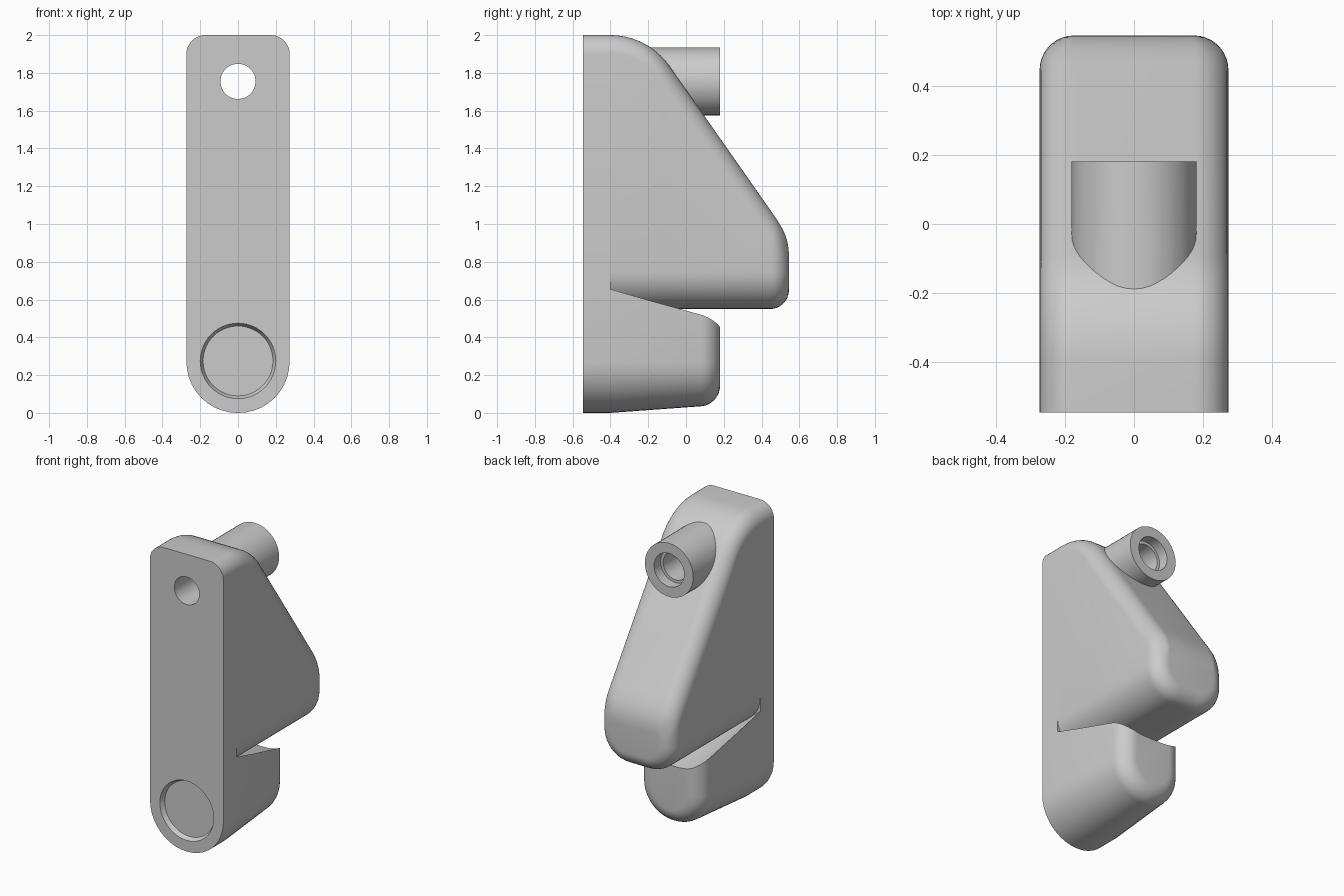
import bpy, bmesh
from math import sin, cos, sqrt, radians, pi
from mathutils import Matrix

if "Cube" in bpy.data.objects:
    bpy.data.objects.remove(bpy.data.objects["Cube"], do_unlink=True)

HALF, FRONT, BACK, FILLET = 0.273, -0.545, 0.545, 0.1
PEG_Z, SOCKET_Z = 1.755, 0.275

grey = bpy.data.materials.new("light grey plastic")
grey.use_nodes = True
grey.diffuse_color = (0.6, 0.6, 0.6, 1)
grey.node_tree.nodes["Principled BSDF"].inputs["Base Color"].default_value = (0.6, 0.6, 0.6, 1)


def finish(bm, name):
    bmesh.ops.recalc_face_normals(bm, faces=bm.faces)
    mesh = bpy.data.meshes.new(name)
    bm.to_mesh(mesh)
    bm.free()
    mesh.materials.append(grey)
    obj = bpy.data.objects.new(name, mesh)
    bpy.context.collection.objects.link(obj)
    return obj


def loft(name, rings):
    """Skin a list of equal-length closed rings and cap both ends."""
    bm = bmesh.new()
    rows = [[bm.verts.new(p) for p in ring] for ring in rings]
    n = len(rows[0])
    for a, b in zip(rows, rows[1:]):
        for i in range(n):
            j = (i + 1) % n
            bm.faces.new((a[i], a[j], b[j], b[i]))
    bm.faces.new(rows[0])
    bm.faces.new(rows[-1])
    return finish(bm, name)


def section(y, w, bottom, top, rb, rx, rz, steps=10):
    """Upright rounded rectangle: circular lower corners, elliptical upper ones."""
    half = []
    for i in range(steps + 1):
        a = pi / 2 * i / steps
        half.append((w - rb + rb * sin(a), bottom + rb - rb * cos(a)))
    for i in range(steps + 1):
        a = pi / 2 * i / steps
        half.append((w - rx + rx * cos(a), top - rz + rz * sin(a)))
    return [(x, y, z) for x, z in half] + [(-x, y, z) for x, z in reversed(half)]


def rod(name, z, y0, y1, r0, r1=None):
    """Round bar or cone lying along y."""
    bm = bmesh.new()
    bmesh.ops.create_cone(bm, cap_ends=True, segments=48, radius1=r0,
                          radius2=r0 if r1 is None else r1, depth=y1 - y0)
    turn = Matrix.Rotation(-pi / 2, 4, "X")
    bmesh.ops.transform(bm, matrix=Matrix.Translation((0, (y0 + y1) / 2, z)) @ turn, verts=bm.verts)
    return finish(bm, name)


def combine(target, tool, operation):
    mod = target.modifiers.new(operation.lower(), "BOOLEAN")
    mod.operation, mod.solver, mod.object = operation, "EXACT", tool
    bpy.context.view_layer.objects.active = target
    bpy.ops.object.modifier_apply(modifier=mod.name)
    bpy.data.objects.remove(tool, do_unlink=True)


def inset(y, end):
    """How far a rounded back edge has pulled in at depth y."""
    s = min(FILLET, max(0, y - (end - FILLET)))
    return FILLET - sqrt(max(0, FILLET ** 2 - s ** 2))


def rounded_end(end):
    return [end - FILLET + FILLET * sin(radians(a)) for a in range(0, 91, 10)]


# Upper housing: flat top, crown arc, sloping back, nose arc
CROWN_R, CROWN_Y, NOSE_R, NOSE_Z, TILT = 0.38, -0.4, 0.3, 0.835, radians(55)
slope_y = CROWN_Y + CROWN_R * sin(TILT)
slope_z = 2 - CROWN_R + CROWN_R * cos(TILT)
nose_y = BACK - NOSE_R * (1 - cos(radians(35)))


def roof(y):
    """Height and steepness of the housing's upper outline."""
    if y <= CROWN_Y:
        return 2, 0
    if y < slope_y:
        d = y - CROWN_Y
        h = sqrt(CROWN_R ** 2 - d ** 2)
        return 2 - CROWN_R + h, d / h
    if y < nose_y:
        k = sin(TILT) / cos(TILT)
        return slope_z - k * (y - slope_y), k
    d = y - (BACK - NOSE_R)
    h = sqrt(max(0, NOSE_R ** 2 - d ** 2))
    return NOSE_Z + h, min(6, d / max(h, 0.01))


rings = []
for y in [FRONT] + [CROWN_Y + CROWN_R * sin(TILT * i / 10) for i in range(11)] + rounded_end(BACK):
    top, steep = roof(y)
    d = inset(y, BACK)
    bottom, rb, rx = 0.55 + d, 0.2 - d, max(0.004, FILLET - d)
    rz = min(rx * sqrt(1 + steep ** 2), top - bottom - rb - 0.01)
    rings.append(section(y, HALF - d, bottom, top, rb, rx, rz))
body = loft("hook_body", rings)

# Lower housing: round-bottomed and slightly tapered towards the back
rings = []
for y in [FRONT, -0.4] + rounded_end(0.18):
    taper = 0.073 * max(0, y + 0.4)
    d = inset(y, 0.18)
    w = HALF - taper - d
    rings.append(section(y, w, taper + d, 0.8, w * 0.99, 0.004, 0.004))
lower = loft("lower_housing", rings)

# Cradle-shaped slot between the two housings
rings = []
for y in (-0.4, 0.3):
    floor = 0.575 - 0.224 * (y + 0.4)
    rings.append(section(y, 0.37, floor, 0.95, 0.3, 0.004, 0.004, 14))
combine(lower, loft("slot_cutter", rings), "DIFFERENCE")
combine(body, lower, "UNION")

# Peg on the sloping back
combine(body, rod("peg", PEG_Z, -0.3, 0.18, 0.18), "UNION")

# Through hole with a wider mouth at the peg end
combine(body, rod("peg_hole", PEG_Z, -0.7, 0.3, 0.093), "DIFFERENCE")
combine(body, rod("peg_mouth", PEG_Z, 0.11, 0.3, 0.112), "DIFFERENCE")

# Blind socket with a chamfered lip in the front face
combine(body, rod("socket", SOCKET_Z, -0.7, -0.16, 0.185), "DIFFERENCE")
combine(body, rod("socket_lip", SOCKET_Z, FRONT - 0.03, FRONT + 0.03, 0.215, 0.185), "DIFFERENCE")

# Smooth shading with crisp edges
bpy.ops.object.select_all(action="DESELECT")
body.select_set(True)
bpy.context.view_layer.objects.active = body
bpy.ops.object.shade_smooth_by_angle(angle=radians(30))
